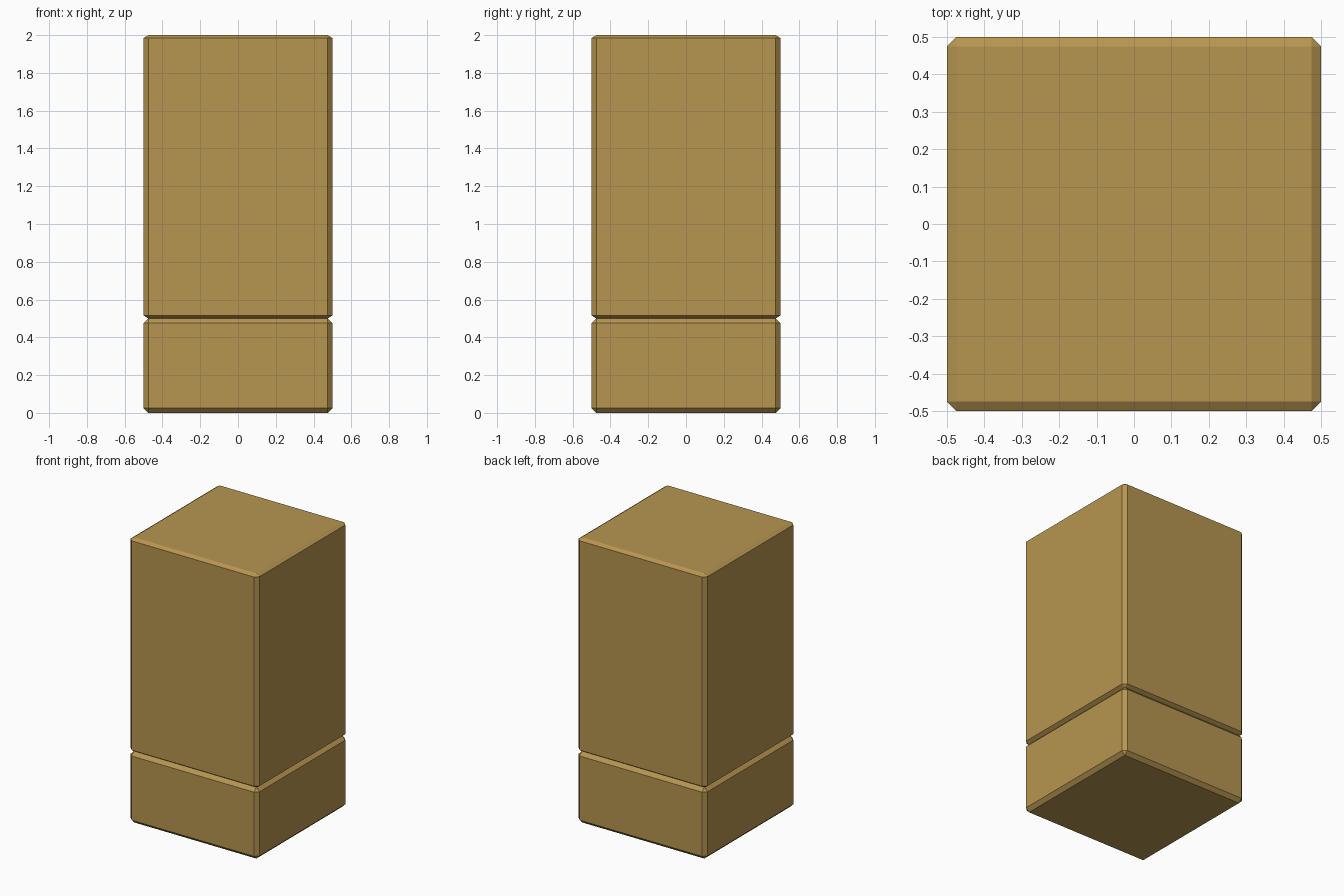
import bpy, bmesh
from mathutils import Matrix

if "Cube" in bpy.data.objects:
    bpy.data.objects.remove(bpy.data.objects["Cube"])

mat = bpy.data.materials.new("tan wood")
mat.diffuse_color = (0.47, 0.30, 0.08, 1)
mat.use_nodes = True
mat.node_tree.nodes["Principled BSDF"].inputs["Base Color"].default_value = mat.diffuse_color


def chamfered_block(name, z0, z1, chamfer, chamfer_z):
    """Block 1 x 1 wide with chamfered edges; the chamfer may be flatter in z."""
    squash = chamfer_z / chamfer
    bm = bmesh.new()
    bmesh.ops.create_cube(bm, size=1)
    bmesh.ops.transform(bm, matrix=Matrix.Diagonal((1, 1, (z1 - z0) / squash, 1)), verts=bm.verts)
    bmesh.ops.bevel(bm, geom=bm.edges[:], offset=chamfer, segments=1, affect='EDGES')
    bmesh.ops.transform(bm, matrix=Matrix.Diagonal((1, 1, squash, 1)), verts=bm.verts)
    bmesh.ops.translate(bm, vec=(0, 0, (z0 + z1) / 2), verts=bm.verts)
    bmesh.ops.recalc_face_normals(bm, faces=bm.faces)
    me = bpy.data.meshes.new(name)
    bm.to_mesh(me)
    bm.free()
    me.materials.append(mat)
    obj = bpy.data.objects.new(name, me)
    bpy.context.collection.objects.link(obj)


# Low base and tall upper block
chamfered_block("base_block", 0, 0.5, 0.025, 0.025)
chamfered_block("upper_block", 0.5, 2.0, 0.025, 0.016)
